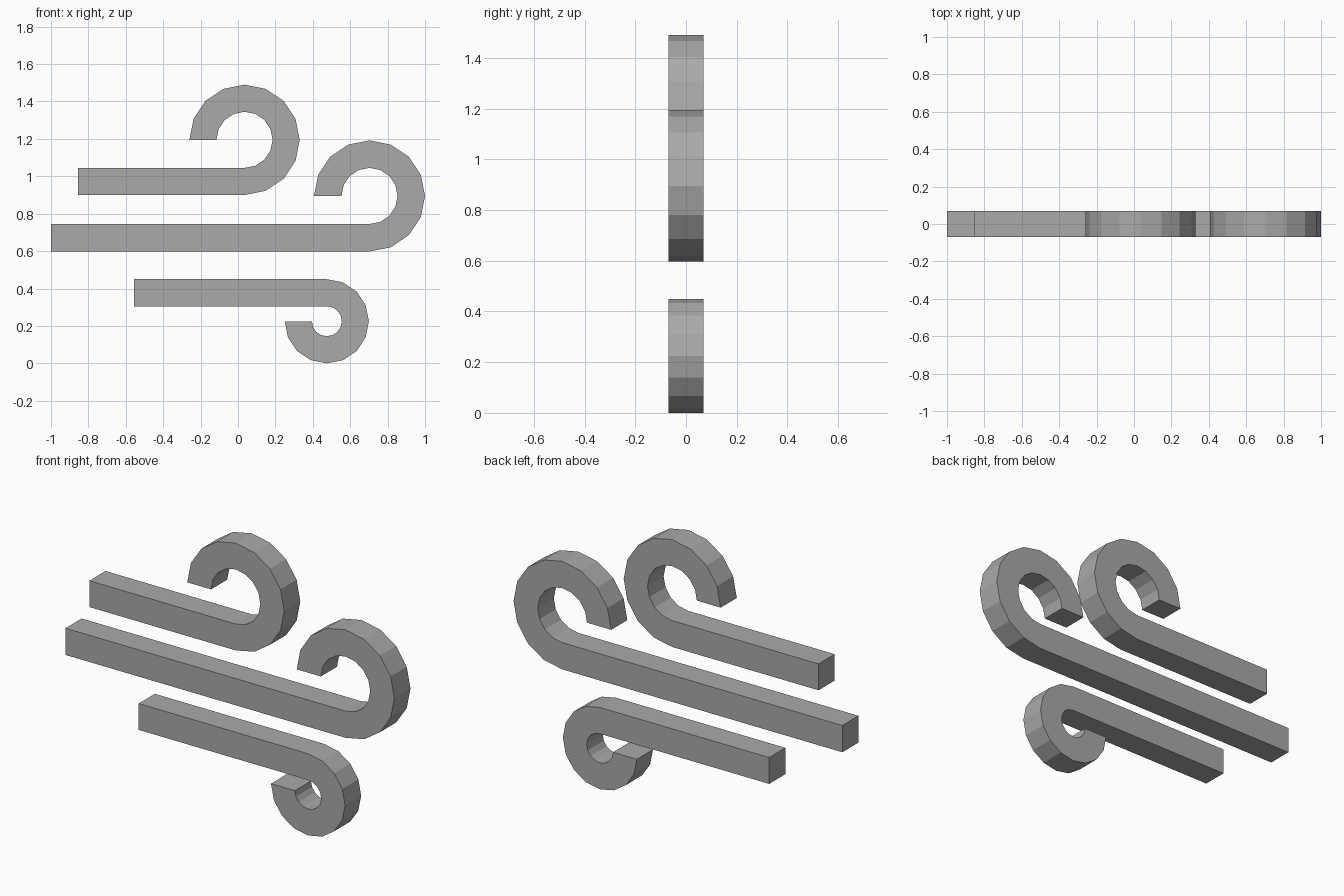
import bpy
import bmesh
from math import cos, sin, pi

cube = bpy.data.objects.get("Cube")
if cube:
    bpy.data.objects.remove(cube, do_unlink=True)

# Single grey material
grey = bpy.data.materials.new("plain grey")
grey.use_nodes = True
colour = (0.4, 0.4, 0.4, 1)
grey.diffuse_color = colour
grey.node_tree.nodes["Principled BSDF"].inputs["Base Color"].default_value = colour

HALF_DEPTH = 0.07
STEPS = 12


def wind_strip(name, tail_x, centre_x, centre_z, outer, inner, turn):
    """Straight bar ending in a three-quarter curl; turn is 1 to curl up, -1 down."""
    # Outline: outer edge out from the tail, inner edge back to it
    angles = [-pi / 2 + 1.5 * pi * i / STEPS for i in range(STEPS + 1)]

    def edge(radius):
        arc = [(centre_x + radius * cos(a), centre_z + turn * radius * sin(a)) for a in angles]
        return [(tail_x, centre_z - turn * radius)] + arc

    outline = edge(outer) + edge(inner)[::-1]

    # Extrude the outline through the depth
    bm = bmesh.new()
    face = bm.faces.new([bm.verts.new((x, -HALF_DEPTH, z)) for x, z in outline])
    result = bmesh.ops.extrude_face_region(bm, geom=[face], use_keep_orig=True)
    moved = [v for v in result["geom"] if isinstance(v, bmesh.types.BMVert)]
    bmesh.ops.translate(bm, vec=(0, 2 * HALF_DEPTH, 0), verts=moved)
    bmesh.ops.recalc_face_normals(bm, faces=bm.faces)

    mesh = bpy.data.meshes.new(name)
    bm.to_mesh(mesh)
    bm.free()
    mesh.materials.append(grey)
    obj = bpy.data.objects.new(name, mesh)
    bpy.context.collection.objects.link(obj)
    return obj


# Three gusts: two curl upwards, the lowest curls under
wind_strip("upper_gust", -0.855, 0.035, 1.195, 0.295, 0.15, 1)
wind_strip("middle_gust", -1.0, 0.703, 0.895, 0.297, 0.15, 1)
wind_strip("lower_gust", -0.555, 0.475, 0.225, 0.225, 0.08, -1)
